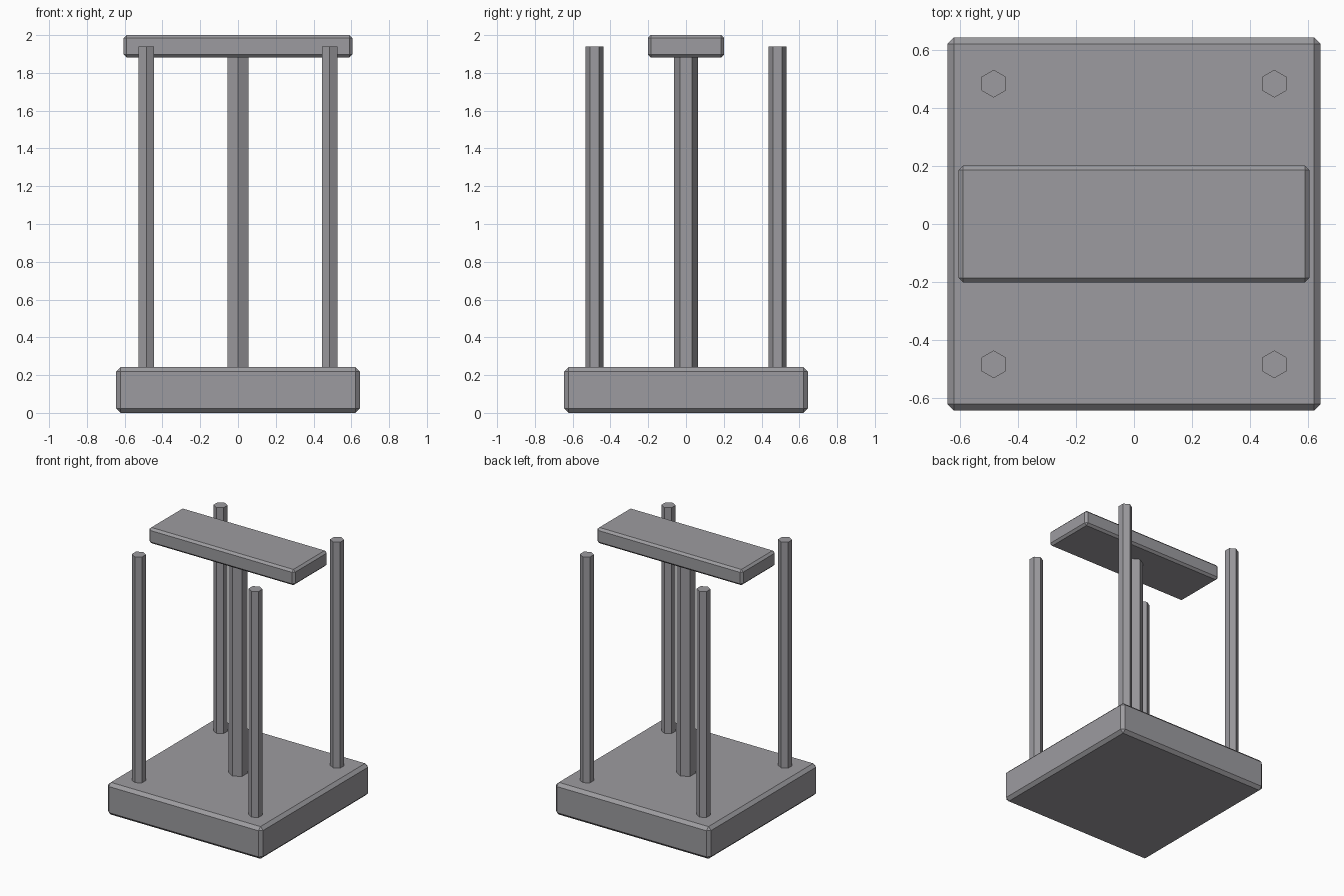
import bpy
import math

if "Cube" in bpy.data.objects:
    bpy.data.objects.remove(bpy.data.objects["Cube"])

# Dark grey finish shared by every part
grey = bpy.data.materials.new("dark_grey")
grey.diffuse_color = (0.335, 0.33, 0.35, 1)
grey.use_nodes = True
grey.node_tree.nodes["Principled BSDF"].inputs["Base Color"].default_value = grey.diffuse_color


def slab(name, size, z_bottom, chamfer):
    """Box resting at z_bottom with all edges chamfered."""
    bpy.ops.mesh.primitive_cube_add(size=1, location=(0, 0, z_bottom + size[2] / 2))
    ob = bpy.context.object
    ob.name = name
    ob.scale = size
    bpy.ops.object.transform_apply(location=False, rotation=False, scale=True)
    ob.data.materials.append(grey)
    mod = ob.modifiers.new("chamfer", 'BEVEL')
    mod.width = chamfer
    mod.segments = 1
    return ob


def hex_post(name, x, y, radius, z0, z1):
    """Six-sided post with its corners pointing along y."""
    bpy.ops.mesh.primitive_cylinder_add(vertices=6, radius=radius, depth=z1 - z0,
                                        location=(x, y, (z0 + z1) / 2))
    ob = bpy.context.object
    ob.name = name
    ob.data.materials.append(grey)
    return ob


BASE_TOP = 0.242
PLATE_BOTTOM = 1.882

# Square base and narrow top plate
slab("base", (1.29, 1.29, BASE_TOP), 0, 0.023)
slab("top_plate", (1.213, 0.404, 2.0 - PLATE_BOTTOM), PLATE_BOTTOM, 0.016)

# Central column, running from base to top plate
hex_post("center_column", 0, 0, 0.064, BASE_TOP - 0.005, PLATE_BOTTOM + 0.005)

# Four free-standing corner posts
for side, sx in (("left", -1), ("right", 1)):
    for end, sy in (("front", -1), ("back", 1)):
        hex_post(f"{end}_{side}_post", sx * 0.485, sy * 0.485, 0.048,
                 BASE_TOP - 0.005, 1.94)
